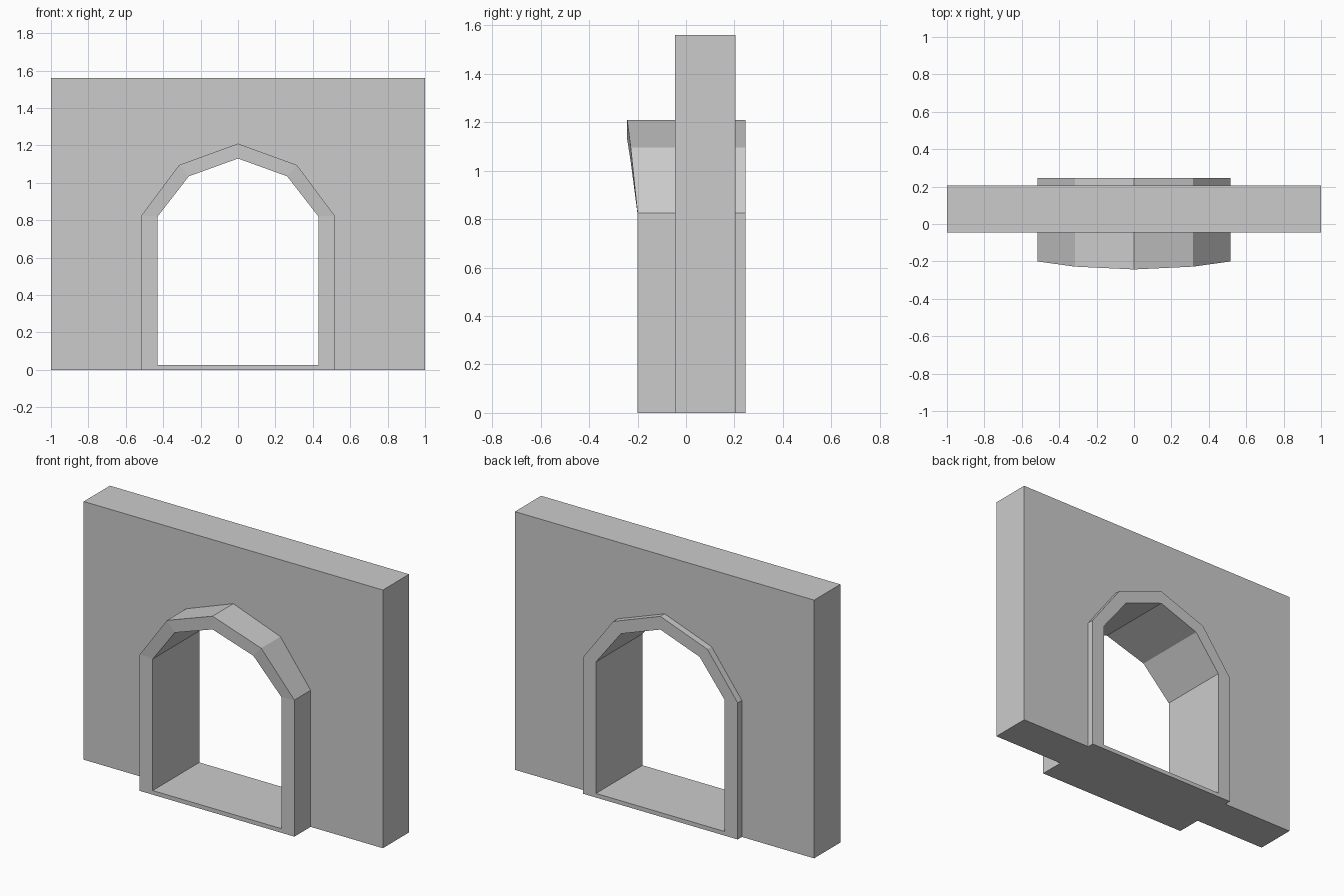
import bpy, bmesh

if "Cube" in bpy.data.objects:
    bpy.data.objects.remove(bpy.data.objects["Cube"])


def make_object(name, verts, faces):
    mesh = bpy.data.meshes.new(name)
    mesh.from_pydata(verts, [], faces)
    bm = bmesh.new()
    bm.from_mesh(mesh)
    bmesh.ops.recalc_face_normals(bm, faces=bm.faces)
    bm.to_mesh(mesh)
    bm.free()
    obj = bpy.data.objects.new(name, mesh)
    bpy.context.collection.objects.link(obj)
    return obj


def mirrored(half):
    """Half profile from base to apex (apex last, x = 0) -> full profile."""
    return half + [(-p[0], *p[1:]) for p in reversed(half[:-1])]


# Arch profiles: (x, z, front y) outside, matching points inside
outer = mirrored([(0.517, 0.0, -0.20), (0.517, 0.825, -0.20),
                  (0.315, 1.095, -0.228), (0.0, 1.21, -0.243)])
inner = mirrored([(0.43, 0.025, -0.20), (0.43, 0.82, -0.20),
                  (0.263, 1.035, -0.228), (0.0, 1.13, -0.243)])
BACK = 0.245

# Wall slab with a notch that receives the arch frame
outline = [(-1, 0), (-1, 1.56), (1, 1.56), (1, 0)] + [(x, z) for x, z, _ in outer]
n = len(outline)
verts = [(x, y, z) for y in (-0.045, 0.205) for x, z in outline]
faces = [list(range(n)), list(range(n, 2 * n))]
faces += [(i, (i + 1) % n, n + (i + 1) % n, n + i) for i in range(n)]
make_object("wall", verts, faces)

# Arch frame: closed ring with jambs, pointed head and threshold
m = len(outer)
rings = [[(x, y, z) for x, z, y in outer],
         [(x, y, z) for x, z, y in inner],
         [(x, BACK, z) for x, z, _ in inner],
         [(x, BACK, z) for x, z, _ in outer]]
verts = [v for ring in rings for v in ring]
faces = []
for r in range(4):
    a, b = r * m, (r + 1) % 4 * m
    for i in range(m):
        j = (i + 1) % m
        faces.append((a + i, a + j, b + j, b + i))
make_object("arch_frame", verts, faces)
